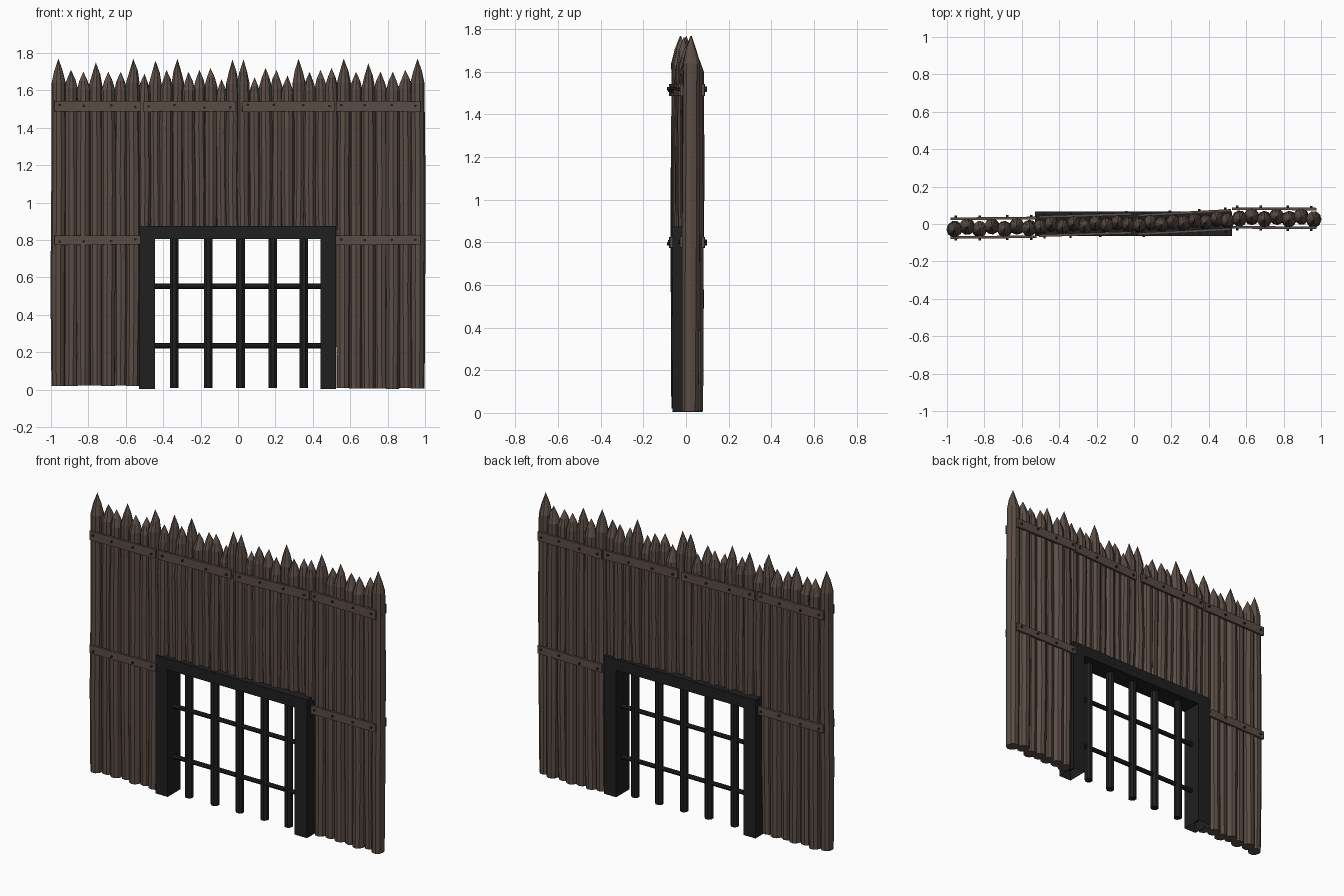
import bpy, bmesh, math, random
from mathutils import Matrix, Vector

if "Cube" in bpy.data.objects:
    bpy.data.objects.remove(bpy.data.objects["Cube"])
random.seed(4)

def mat(name, c):
    m = bpy.data.materials.new(name)
    m.diffuse_color = (*c, 1)
    m.use_nodes = True
    m.node_tree.nodes["Principled BSDF"].inputs["Base Color"].default_value = m.diffuse_color
    return m

LOG = mat("dark log wood", (0.105, 0.075, 0.06))
PLANK = mat("plank wood", (0.105, 0.073, 0.058))
IRON = mat("black iron", (0.014, 0.014, 0.014))
NAIL = mat("nail iron", (0.035, 0.028, 0.025))

def finish(bm, name, m):
    bmesh.ops.recalc_face_normals(bm, faces=bm.faces)
    me = bpy.data.meshes.new(name)
    bm.to_mesh(me)
    bm.free()
    me.materials.append(m)
    ob = bpy.data.objects.new(name, me)
    bpy.context.collection.objects.link(ob)
    return ob

def lathe_log(bm, x, y, z0, tip, r, n=10):
    """Sharpened pole: slightly irregular rings closed by a point."""
    spin = random.random() * 6.28
    taper = 0.13 if tip > 1.73 else 0.10
    zs = [(z0, 0.95), (z0 + (tip - z0) * 0.3, 1.03), (z0 + (tip - z0) * 0.65, 1.03),
          (tip - taper, 0.97), (tip - taper * 0.5, 0.58)]
    rings = []
    for i, (z, k) in enumerate(zs):
        dx, dy = random.uniform(-.003, .003), random.uniform(-.004, .004)
        rings.append([bm.verts.new((x + dx + r * k * math.cos(spin + 2 * math.pi * j / n),
                                    y + dy + r * k * 1.08 * math.sin(spin + 2 * math.pi * j / n), z))
                      for j in range(n)])
    top = bm.verts.new((x, y, tip))
    for a, b in zip(rings, rings[1:]):
        for j in range(n):
            bm.faces.new((a[j], a[(j + 1) % n], b[(j + 1) % n], b[j]))
    for j in range(n):
        bm.faces.new((rings[-1][j], rings[-1][(j + 1) % n], top))
    bm.faces.new(rings[0][::-1])

def box(bm, lo, hi, rot=None):
    lo, hi = Vector(lo), Vector(hi)
    m = Matrix.Translation((lo + hi) / 2) @ (rot or Matrix()) @ Matrix.Diagonal((*(hi - lo), 1))
    return bmesh.ops.create_cube(bm, size=1, matrix=m)['verts']

# Four log panels: name, x range, y at both ends, bottom, tip heights
panels = [
    ("left_wall", -.96, -.56, -.022, -.018, .02, [1.77, 1.71, 1.70, 1.75, 1.70, 1.70, 1.77]),
    ("gate_top_left", -.5, -.03, -.012, .003, .85, [1.69, 1.76, 1.71, 1.77, 1.70, 1.71, 1.72, 1.66, 1.765]),
    ("gate_top_right", .03, .5, -.003, .022, .85, [1.765, 1.67, 1.72, 1.71, 1.68, 1.77, 1.70, 1.71, 1.72]),
    ("right_wall", .565, .96, .032, .03, .005, [1.77, 1.70, 1.745, 1.70, 1.70, 1.71, 1.77]),
]
for name, x0, x1, y0, y1, z0, tips in panels:
    bm = bmesh.new()
    n = len(tips)
    for i, tip in enumerate(tips):
        t = i / (n - 1)
        side = 0.008 if i % 2 else -0.006
        r = 0.036 if n > 7 else 0.039
        lathe_log(bm, x0 + (x1 - x0) * t, y0 + (y1 - y0) * t + side, z0 + random.uniform(0, .004), tip, r)
    finish(bm, name + "_logs", LOG)

    # Cross planks on both faces, held by nails
    pb, nb = bmesh.new(), bmesh.new()
    a, b = x0 - (.02 if n == 7 else .008), x1 + (.02 if n == 7 else .018)
    if x0 > .5: a, b = .525, .975
    if x0 < -.9: a, b = -.98, -.522
    ang = math.atan2(y1 - y0, x1 - x0)
    for z in ([1.515, .8] if n == 7 else [1.515]):
        for s in (-1, 1):
            ym = (y0 + y1) / 2 + s * .05
            h = .028 if z > 1 else .025
            rot = Matrix.Rotation(ang, 4, 'Z') @ Matrix.Rotation(random.uniform(-.008, .008), 4, 'Y')
            box(pb, (a, ym - .007, z - h), (b, ym + .007, z + h), rot)
            for f in (.06, .34, .66, .94):
                x = a + (b - a) * f
                y = ym + (x - (a + b) / 2) * math.tan(ang) + s * .01
                bmesh.ops.create_cone(nb, cap_ends=True, segments=6, radius1=.007, radius2=.007, depth=.014,
                    matrix=Matrix.Translation((x, y, z + random.uniform(-.008, .008))) @ Matrix.Rotation(math.pi / 2, 4, 'X'))
    finish(pb, name + "_planks", PLANK)
    finish(nb, name + "_nails", NAIL)

# Gate frame: one arch outline extruded through the wall, hollow feet
bm = bmesh.new()
outline = [(-.53, .005), (-.53, .875), (.525, .875), (.525, .005), (.44, .005), (.44, .805), (-.445, .805), (-.445, .005)]
face = bm.faces.new([bm.verts.new((x, -.064, z)) for x, z in outline])
ext = bmesh.ops.extrude_face_region(bm, geom=[face])
bmesh.ops.translate(bm, vec=(0, .13, 0), verts=[g for g in ext['geom'] if isinstance(g, bmesh.types.BMVert)])
bmesh.ops.recalc_face_normals(bm, faces=bm.faces)
feet = [f for f in bm.faces if f.normal.z < -.9 and f.calc_center_median().z < .1]
bmesh.ops.inset_individual(bm, faces=feet, thickness=.012)
for f in feet:
    bmesh.ops.translate(bm, vec=(0, 0, .06), verts=f.verts)
finish(bm, "gate_frame", IRON)

# Portcullis: upright bars and two cross bars
bm = bmesh.new()
for x in (-.34, -.16, .013, .185, .352):
    bmesh.ops.create_cone(bm, cap_ends=True, segments=8, radius1=.025, radius2=.025, depth=.81,
                          matrix=Matrix.Translation((x, 0, .415)) @ Matrix.Rotation(math.pi / 8, 4, 'Z'))
finish(bm, "gate_upright_bars", IRON)
bm = bmesh.new()
for z in (.235, .553):
    bmesh.ops.create_cone(bm, cap_ends=True, segments=8, radius1=.014, radius2=.014, depth=.9,
                          matrix=Matrix.Translation((0, 0, z)) @ Matrix.Rotation(math.pi / 2, 4, 'Y'))
finish(bm, "gate_cross_bars", IRON)
